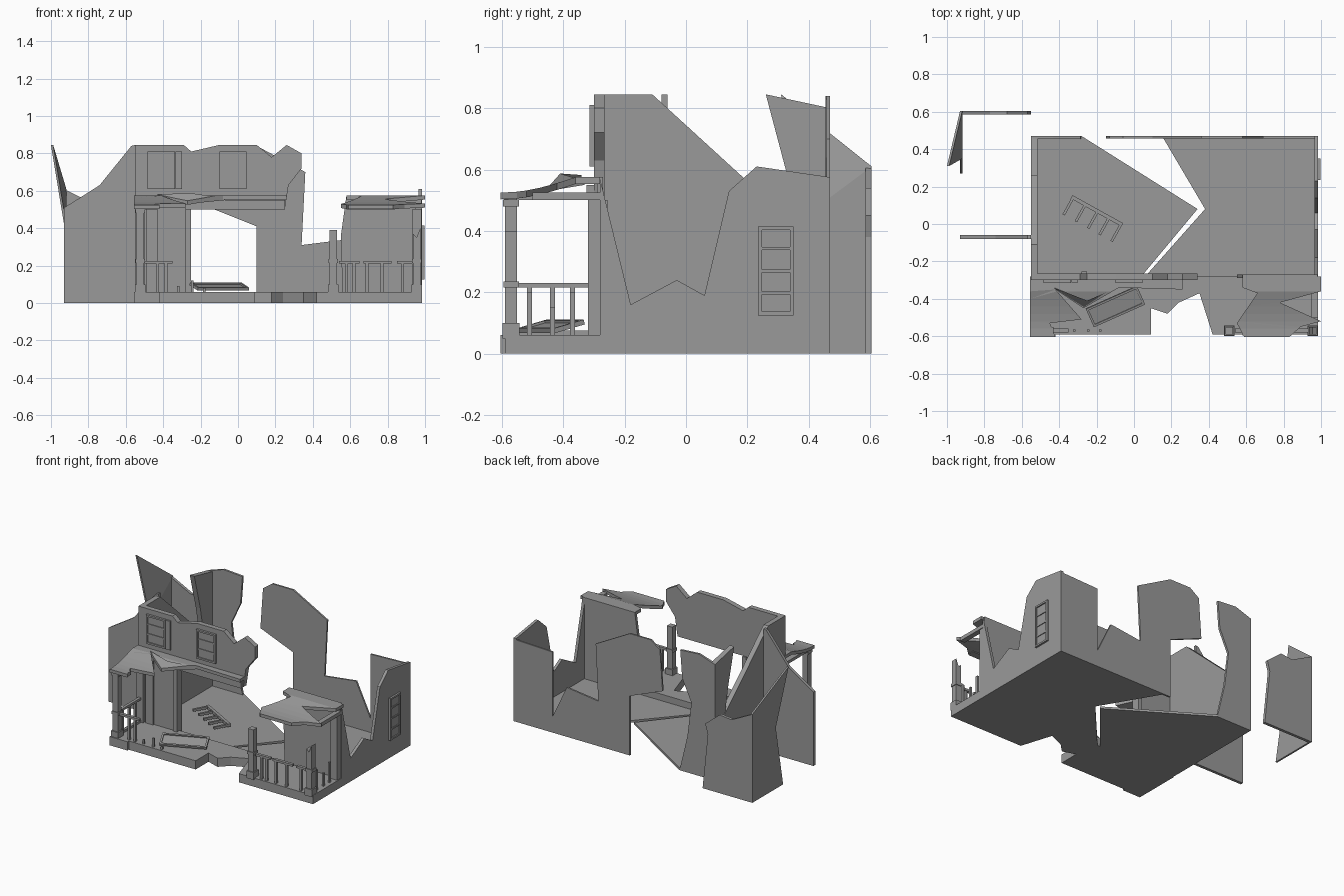
import bpy, bmesh, math
from mathutils import Vector, Matrix

cube = bpy.data.objects.get("Cube")
if cube:
    bpy.data.objects.remove(cube)

stone = bpy.data.materials.new("stone_grey")
stone.use_nodes = True
GREY = (0.32, 0.32, 0.32, 1)
stone.diffuse_color = GREY
stone.node_tree.nodes["Principled BSDF"].inputs["Base Color"].default_value = GREY


def finish(name, bm):
    bmesh.ops.recalc_face_normals(bm, faces=bm.faces)
    mesh = bpy.data.meshes.new(name)
    bm.to_mesh(mesh)
    bm.free()
    mesh.materials.append(stone)
    ob = bpy.data.objects.new(name, mesh)
    bpy.context.scene.collection.objects.link(ob)
    return ob


def slab(name, points, push):
    """Extrude a 3D outline by the vector push."""
    bm = bmesh.new()
    face = bm.faces.new([bm.verts.new(p) for p in points])
    out = bmesh.ops.extrude_face_region(bm, geom=[face])
    moved = [v for v in out["geom"] if isinstance(v, bmesh.types.BMVert)]
    bmesh.ops.translate(bm, verts=moved, vec=Vector(push))
    return finish(name, bm)


def wall_x(name, y, thick, outline):
    return slab(name, [(x, y, z) for x, z in outline], (0, thick, 0))


def wall_y(name, x, thick, outline):
    return slab(name, [(x, y, z) for y, z in outline], (thick, 0, 0))


def plate(name, z, thick, outline):
    return slab(name, [(x, y, z) for x, y in outline], (0, 0, thick))


def boxes(name, items, matrix=Matrix()):
    """Join boxes given as (x0, x1, y0, y1, z0, z1)."""
    bm = bmesh.new()
    for x0, x1, y0, y1, z0, z1 in items:
        m = Matrix.Translation(((x0 + x1) / 2, (y0 + y1) / 2, (z0 + z1) / 2))
        bmesh.ops.create_cube(bm, size=1, matrix=matrix @ m @ Matrix.Diagonal((x1 - x0, y1 - y0, z1 - z0, 1)))
    return finish(name, bm)


# Cracked house floor
plate("floor_left", 0, 0.015, [(-.55, -.28), (.04, -.28), (.34, .08), (-.28, .47), (-.55, .47)])
plate("floor_right", 0, 0.015, [(.06, -.28), (.98, -.28), (.98, .47), (.15, .47), (.38, .08)])

# Porch deck with the broken front
plate("porch_deck", 0, 0.06, [(-.555, -.28), (-.555, -.605), (-.42, -.605), (-.42, -.59), (.09, -.59),
      (.09, -.45), (.18, -.48), (.24, -.42), (.35, -.37), (.42, -.59), (.985, -.59), (.985, -.28)])

# House walls
wall_x("facade_upper", -.3, .035, [(-.55, .5), (.25, .5), (.27, .63), (.34, .72), (.34, .80), (.26, .845),
       (.18, .78), (.1, .845), (-.1, .845), (-.25, .81), (-.29, .845), (-.55, .845)])
boxes("facade_lower_left", [(-.55, -.28, -.3, -.265, 0, .5), (-.28, -.25, -.31, -.255, 0, .5)])
wall_x("facade_lower_right", -.29, .02, [(.56, 0), (.98, 0), (.98, .575), (.58, .575), (.55, .36)])
wall_y("left_wall", -.55, .035, [(-.28, 0), (.47, 0), (.47, .80), (.26, .845), (.325, .6), (.36, .42),
       (.18, .58), (-.11, .845), (-.28, .845)])
wall_y("right_wall", .985, -.02, [(-.28, 0), (.47, 0), (.47, .575), (.23, .61), (.14, .53), (.06, .19),
       (-.03, .24), (-.18, .16), (-.28, .57)])
wall_x("back_wall_left", .47, -.015, [(-.55, 0), (-.28, 0), (-.34, .25), (-.37, .49), (-.30, .64),
       (-.285, .83), (-.43, .84), (-.55, .80)])
wall_x("back_wall_right", .47, -.012, [(.1, 0), (.98, 0), (.98, .565), (.69, .555), (.69, .11), (.58, .34),
       (.34, .31), (.36, .70), (.1, .84), (-.06, .84), (-.13, .79), (-.15, .51), (.1, .41)])

# Side wing walls
wall_x("wing_front_wall", -.08, .02, [(-.93, 0), (-.55, 0), (-.55, .845), (-.57, .84), (-.74, .63),
       (-.85, .56), (-.93, .51)])
wall_x("wing_back_wall", .605, -.02, [(-.93, 0), (-.55, 0), (-.59, .38), (-.57, .45), (-.68, .54),
       (-.77, .53), (-.93, .61)])
low, high = (-.93, .35, .42), (-.93, .605, .61)
slab("wing_side_wall", [(-.93, .605, 0), (-.93, .27, 0), low, high], (.012, 0, 0))
slab("wing_side_wall_tip", [low, (-1, .31, .845), high], (.012, 0, 0))


# Porch roofs: torn sheets that sag towards the front
def roof_height(y):
    t = min(max((-.36 - y) / .24, 0), 1)
    return .575 - .05 * math.sin(t * math.pi / 2)


def roof(name, outline):
    bm = bmesh.new()
    bm.faces.new([bm.verts.new((x, y, 0)) for x, y in outline])
    for i in range(6):
        bmesh.ops.bisect_plane(bm, geom=bm.verts[:] + bm.edges[:] + bm.faces[:],
                               plane_co=(0, -.36 - i * .04, 0), plane_no=(0, 1, 0))
    bmesh.ops.triangulate(bm, faces=bm.faces)
    out = bmesh.ops.extrude_face_region(bm, geom=bm.faces[:])
    top = {v for v in out["geom"] if isinstance(v, bmesh.types.BMVert)}
    for v in bm.verts:
        v.co.z = roof_height(v.co.y) - (0 if v in top else .022)
    return finish(name, bm)


roof("porch_roof_left", [(-.555, -.28), (-.555, -.605), (-.42, -.605), (-.45, -.53), (-.28, -.51),
     (-.42, -.35), (-.27, -.45), (-.08, -.34), (.26, -.35), (.26, -.28)])
roof("porch_roof_right", [(.58, -.28), (.58, -.34), (.66, -.37), (.55, -.53), (.59, -.605), (.83, -.605),
     (.89, -.55), (1, -.52), (.78, -.42), (1, -.36), (1, -.28)])
slab("torn_roof_edge", [(-.43, -.34, .57), (-.27, -.45, .53), (-.07, -.33, .55), (-.25, -.41, .575)], (0, 0, .012))
boxes("porch_beams", [(-.55, -.43, -.595, -.55, .5, .525), (-.55, -.5, -.58, -.28, .5, .52),
      (.58, .84, -.595, -.55, .5, .525), (.95, .985, -.5, -.28, .5, .525), (-.28, .25, -.325, -.3, .5, .55)])


# Porch columns
def column(name, x, y, top, capital=False):
    parts = [(x - .028, x + .028, y - .028, y + .028, .05, .1),
             (x - .02, x + .02, y - .02, y + .02, .1, top),
             (x - .025, x + .025, y - .025, y + .025, .215, .235)]
    if capital:
        parts.append((x - .026, x + .026, y - .026, y + .026, top - .02, top))
    return boxes(name, parts)


column("column_left", -.523, -.57, .5, True)
column("column_middle_broken", .51, -.57, .39)
column("column_corner_broken", .955, -.57, .26)
slab("column_corner_splinter", [(.935, -.59, .26), (.975, -.59, .26), (.975, -.59, .4), (.955, -.59, .35),
     (.935, -.59, .37)], (0, .04, 0))
boxes("wall_pilasters", [(-.55, -.5, -.32, -.28, .06, .5), (-.49, -.43, -.31, -.28, .06, .5),
      (.93, .98, -.32, -.28, .06, .5)])

# Railings and balusters
rails = [(-.5, -.35, -.58, -.56, .21, .225), (.54, .65, -.58, -.56, .21, .225),
         (.67, .82, -.58, -.56, .21, .225), (.85, .93, -.58, -.56, .21, .225)]
rails += [(x - .008, x + .008, -.578, -.562, .06, .21) for x in (-.43, -.385, .58, .62, .69, .77, .88)]
rails += [(x - .006, x + .006, -.576, -.564, .06, h) for x, h in ((-.32, .09), (-.245, .12), (-.18, .08))]
rails += [(-.535, -.515, -.55, -.32, z, z + .015) for z in (.06, .215)]
rails += [(-.533, -.517, y - .008, y + .008, .07, .22) for y in (-.51, -.435, -.37)]
rails += [(.95, .962, y - .008, y + .008, .06, h) for y, h in ((-.51, .2), (-.435, .15), (-.37, .2))]
boxes("railings", rails)

# Fallen railing inside the house
tilt = Matrix.Translation((-.235, .005, .03)) @ Matrix.Rotation(math.radians(-29), 4, 'Z')
boxes("fallen_railing", [(-.155, .155, .065, .085, 0, .02)] +
      [(x - .007, x + .007, -.03, .07, .002, .018) for x in (-.145, -.07, .005, .075, .148)], tilt)


# Window frame: rim, back panel and cross bars, built in local x and z
def window(name, w, h, bars, matrix):
    r = .012
    parts = [(-w, w, -.004, .004, -h, h), (-w, -w + r, -.012, 0, -h, h), (w - r, w, -.012, 0, -h, h),
             (-w, w, -.012, 0, -h, -h + r), (-w, w, -.012, 0, h - r, h)]
    for i in range(1, bars):
        z = -h + 2 * h * i / bars
        parts.append((-w, w, -.009, 0, z - .005, z + .005))
    return boxes(name, parts, matrix)


for x, side in ((-.41, "left"), (-.027, "right")):
    window("facade_window_" + side, .073, .1, 3, Matrix.Translation((x, -.303, .71)))
boxes("window_shutter", [(-.335, -.3, -.312, -.3, .61, .81)])
quarter = Matrix.Rotation(math.radians(90), 4, 'Z')
window("side_window", .058, .145, 4, Matrix.Translation((.986, .293, .27)) @ quarter)
window("fallen_window", .15, .055, 1, Matrix.Translation((-.1, -.44, .085)) @
       Matrix.Rotation(math.radians(24), 4, 'Z') @ Matrix.Rotation(math.radians(-75), 4, 'X'))
